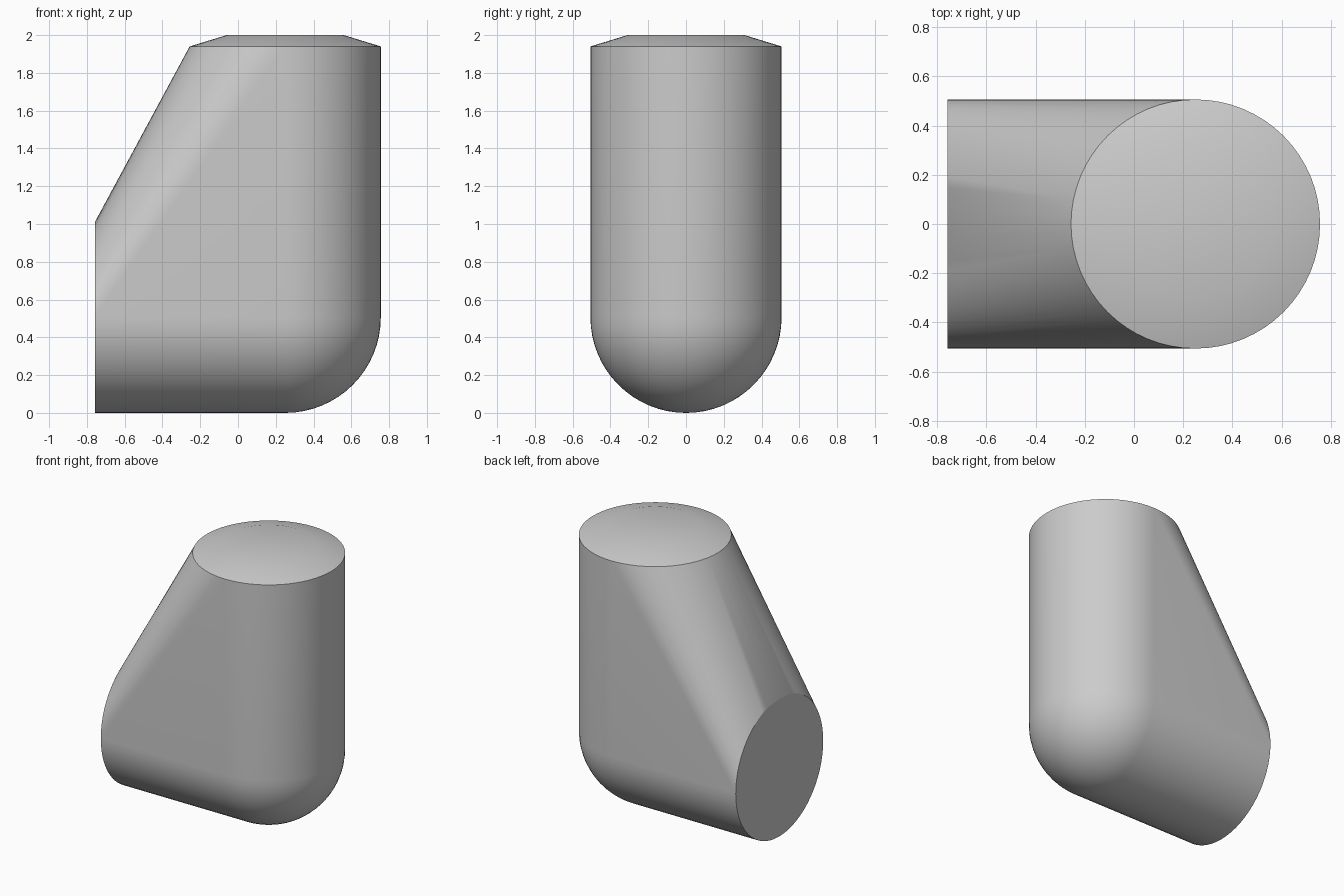
import bpy, bmesh, math
from mathutils import Matrix, Vector

if "Cube" in bpy.data.objects:
    bpy.data.objects.remove(bpy.data.objects["Cube"], do_unlink=True)

R = 0.506          # tube radius
SEGS = 64
CORNER = Vector((0.25, 0, R))

grey = bpy.data.materials.new("mid grey")
grey.use_nodes = True
colour = (0.6, 0.6, 0.6, 1)
grey.diffuse_color = colour
grey.node_tree.nodes["Principled BSDF"].inputs["Base Color"].default_value = colour

bm = bmesh.new()


def add_disc(centre, radius, turn=0.0):
    matrix = Matrix.Translation(centre) @ Matrix.Rotation(turn, 4, "Y")
    bmesh.ops.create_circle(bm, segments=SEGS, radius=radius, matrix=matrix)


# Rounded corner, side opening, top rim and raised plateau
bmesh.ops.create_uvsphere(bm, u_segments=SEGS, v_segments=SEGS // 2, radius=R,
                          matrix=Matrix.Translation(CORNER))
add_disc((-0.757, 0, R), R, math.pi / 2)
add_disc((CORNER.x, 0, 1.94), R)
add_disc((CORNER.x, 0, 2.0), 0.31)

# Wrap everything in one convex skin
bmesh.ops.delete(bm, geom=bm.edges[:], context="EDGES_FACES")
hull = bmesh.ops.convex_hull(bm, input=bm.verts[:])
bmesh.ops.delete(bm, geom=[v for v in bm.verts if not v.link_faces], context="VERTS")
bmesh.ops.dissolve_limit(bm, angle_limit=math.radians(0.2),
                         verts=bm.verts[:], edges=bm.edges[:])
bmesh.ops.recalc_face_normals(bm, faces=bm.faces[:])

mesh = bpy.data.meshes.new("elbow_body")
bm.to_mesh(mesh)
bm.free()
body = bpy.data.objects.new("elbow_body", mesh)
bpy.context.collection.objects.link(body)
mesh.materials.append(grey)

# Smooth skin with crisp rims
bpy.ops.object.select_all(action="DESELECT")
body.select_set(True)
bpy.context.view_layer.objects.active = body
bpy.ops.object.shade_smooth_by_angle(angle=math.radians(30))
